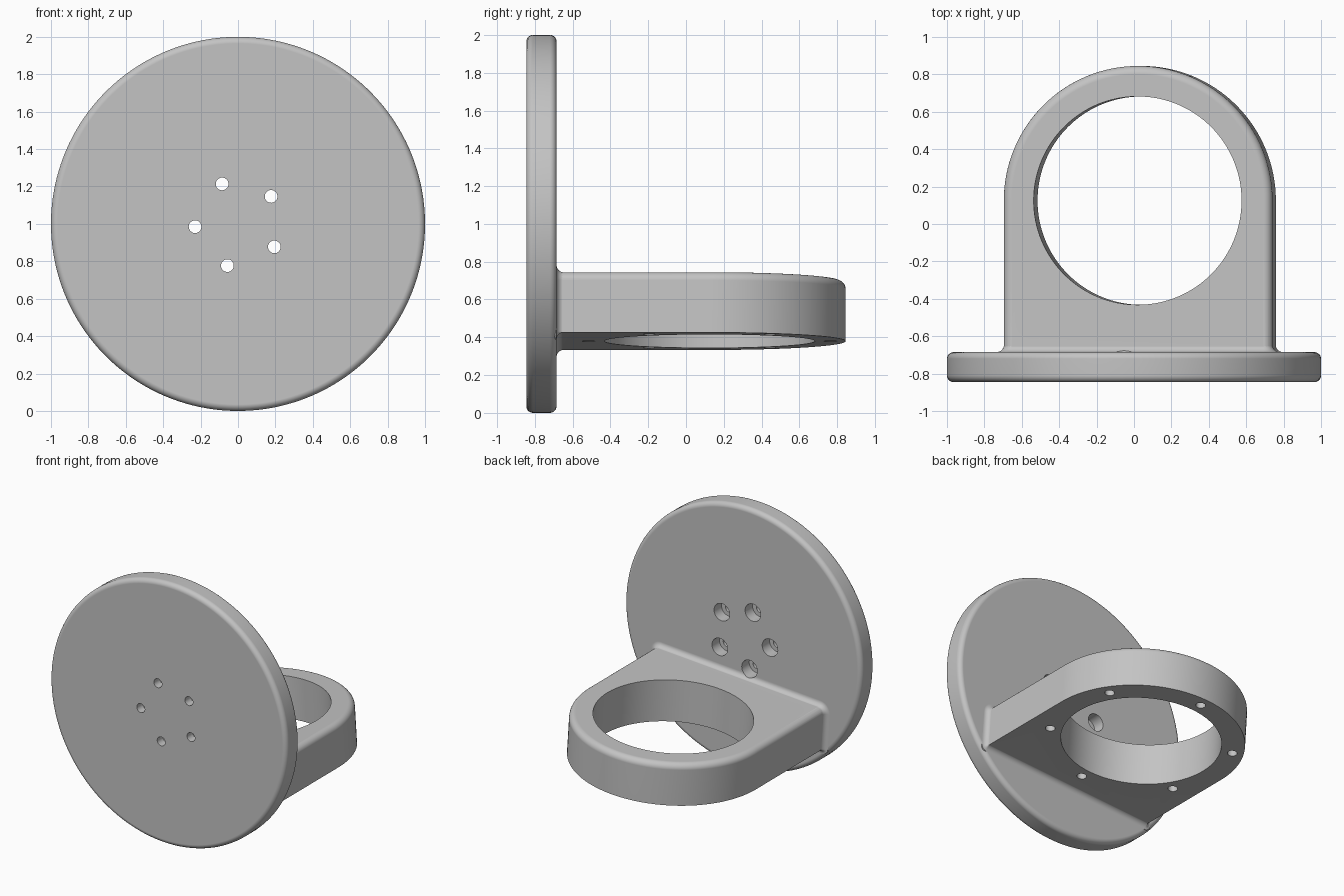
import bpy, bmesh
from math import pi, sin, cos, radians
from mathutils import Matrix, Vector

if "Cube" in bpy.data.objects:
    bpy.data.objects.remove(bpy.data.objects["Cube"], do_unlink=True)

# Key sizes, measured from the disc axis
FRONT, BACK = -0.845, -0.685      # disc faces along y
TOP, BOTTOM = -0.30, -0.622       # bracket faces along z
R, BORE, RING_Y = 0.72, 0.557, 0.125
ROUND, FILLET = 0.045, 0.04
TILT = radians(-3.7)

grey = bpy.data.materials.new("light grey")
grey.use_nodes = True
colour = (0.55, 0.55, 0.55, 1)
grey.diffuse_color = colour
grey.node_tree.nodes["Principled BSDF"].inputs["Base Color"].default_value = colour


def make(name, bm):
    bmesh.ops.recalc_face_normals(bm, faces=bm.faces)
    mesh = bpy.data.meshes.new(name)
    bm.to_mesh(mesh)
    bm.free()
    mesh.materials.append(grey)
    obj = bpy.data.objects.new(name, mesh)
    bpy.context.collection.objects.link(obj)
    return obj


def cylinder(name, start, end, radius, sides=32, rounding=0):
    """Closed cylinder between two points, optionally with rounded rims."""
    start, end = Vector(start), Vector(end)
    axis = end - start
    bm = bmesh.new()
    spin = axis.to_track_quat('Z', 'Y').to_matrix().to_4x4()
    bmesh.ops.create_cone(bm, cap_ends=True, segments=sides, radius1=radius,
                          radius2=radius, depth=axis.length,
                          matrix=Matrix.Translation((start + end) / 2) @ spin)
    if rounding:
        rims = [e for e in bm.edges if any(len(f.verts) > 4 for f in e.link_faces)]
        bmesh.ops.bevel(bm, geom=rims, offset=rounding, segments=6,
                        profile=0.5, affect='EDGES')
    return make(name, bm)


def combine(target, tool, operation):
    """Apply a boolean and discard the tool."""
    mod = target.modifiers.new("combine", 'BOOLEAN')
    mod.operation, mod.object, mod.solver = operation, tool, 'EXACT'
    bpy.context.view_layer.objects.active = target
    bpy.ops.object.modifier_apply(modifier=mod.name)
    bpy.data.objects.remove(tool, do_unlink=True)


def bracket():
    """Arch-shaped slab with its upper outer edge rounded."""
    bm = bmesh.new()
    root = BACK - 0.08
    plan = [(-R, root), (R, root)]
    plan += [(R * cos(pi * i / 64), RING_Y + R * sin(pi * i / 64)) for i in range(65)]
    base = bm.faces.new([bm.verts.new((x, y, BOTTOM)) for x, y in plan])
    grown = bmesh.ops.extrude_face_region(bm, geom=[base])["geom"]
    upper = [v for v in grown if isinstance(v, bmesh.types.BMVert)]
    bmesh.ops.translate(bm, verts=upper, vec=(0, 0, TOP - BOTTOM))
    rim = [e for e in bm.edges if all(v.co.z > TOP - 0.01 for v in e.verts)
           and any(v.co.y > root + 0.01 for v in e.verts)]
    bmesh.ops.recalc_face_normals(bm, faces=bm.faces)
    bmesh.ops.bevel(bm, geom=rim, offset=ROUND, segments=6, profile=0.5, affect='EDGES')
    return make("bracket", bm)


def root_fillet():
    """Concave flare around the bracket where it meets the disc."""
    bm = bmesh.new()
    tiny, steps = 0.004, 8
    corners = [(R - ROUND, TOP - ROUND, ROUND, 0), (ROUND - R, TOP - ROUND, ROUND, 1),
               (tiny - R, BOTTOM + tiny, tiny, 2), (R - tiny, BOTTOM + tiny, tiny, 3)]
    stations = []
    for i in range(steps + 1):
        a = pi / 2 * i / steps
        stations.append((BACK + FILLET * (1 - sin(a)), FILLET * (1 - cos(a)) - 0.001))
    stations.append((BACK - 0.05, FILLET))
    rings = []
    for y, grow in stations:
        ring = []
        for cx, cz, r, quarter in corners:
            for k in range(steps + 1):
                a = pi / 2 * (quarter + k / steps)
                ring.append(bm.verts.new((cx + (r + grow) * cos(a), y,
                                          cz + (r + grow) * sin(a))))
        rings.append(ring)
    for a, b in zip(rings, rings[1:]):
        for i in range(len(a)):
            j = (i + 1) % len(a)
            bm.faces.new((a[i], a[j], b[j], b[i]))
    bm.faces.new(rings[0])
    bm.faces.new(rings[-1])
    return make("root_fillet", bm)


# Disc, bracket and fillet as one solid
body = cylinder("flanged_bracket", (0, FRONT, 0), (0, BACK, 0), 1, 160, 0.035)
combine(body, bracket(), 'UNION')
combine(body, root_fillet(), 'UNION')

# Large bore through the bracket
combine(body, cylinder("bore", (0, RING_Y, BOTTOM - 0.1), (0, RING_Y, TOP + 0.1),
                       BORE, 128), 'DIFFERENCE')

# Five counterbored holes through the disc
for i in range(5):
    a = radians(36 + 72 * i)
    x, z = 0.23 * cos(a), 0.23 * sin(a)
    combine(body, cylinder("hole", (x, FRONT - 0.1, z), (x, BACK + 0.1, z), 0.034),
            'DIFFERENCE')
    combine(body, cylinder("counterbore", (x, BACK - 0.09, z), (x, BACK + 0.1, z), 0.066),
            'DIFFERENCE')

# Six blind holes under the ring
for i in range(6):
    a = radians(30 + 60 * i)
    x, y = 0.64 * cos(a), RING_Y + 0.64 * sin(a)
    combine(body, cylinder("blind_hole", (x, y, BOTTOM - 0.1), (x, y, BOTTOM + 0.2), 0.034),
            'DIFFERENCE')

# Slight roll about the disc axis, then stand on the ground
body.data.transform(Matrix.Translation((0, 0, 1)) @ Matrix.Rotation(TILT, 4, 'Y'))

# Smooth curved faces, crisp edges
bpy.ops.object.select_all(action='DESELECT')
body.select_set(True)
bpy.context.view_layer.objects.active = body
bpy.ops.object.shade_smooth_by_angle(angle=radians(30))
weighted = body.modifiers.new("weighted_normals", 'WEIGHTED_NORMAL')
weighted.keep_sharp = True
